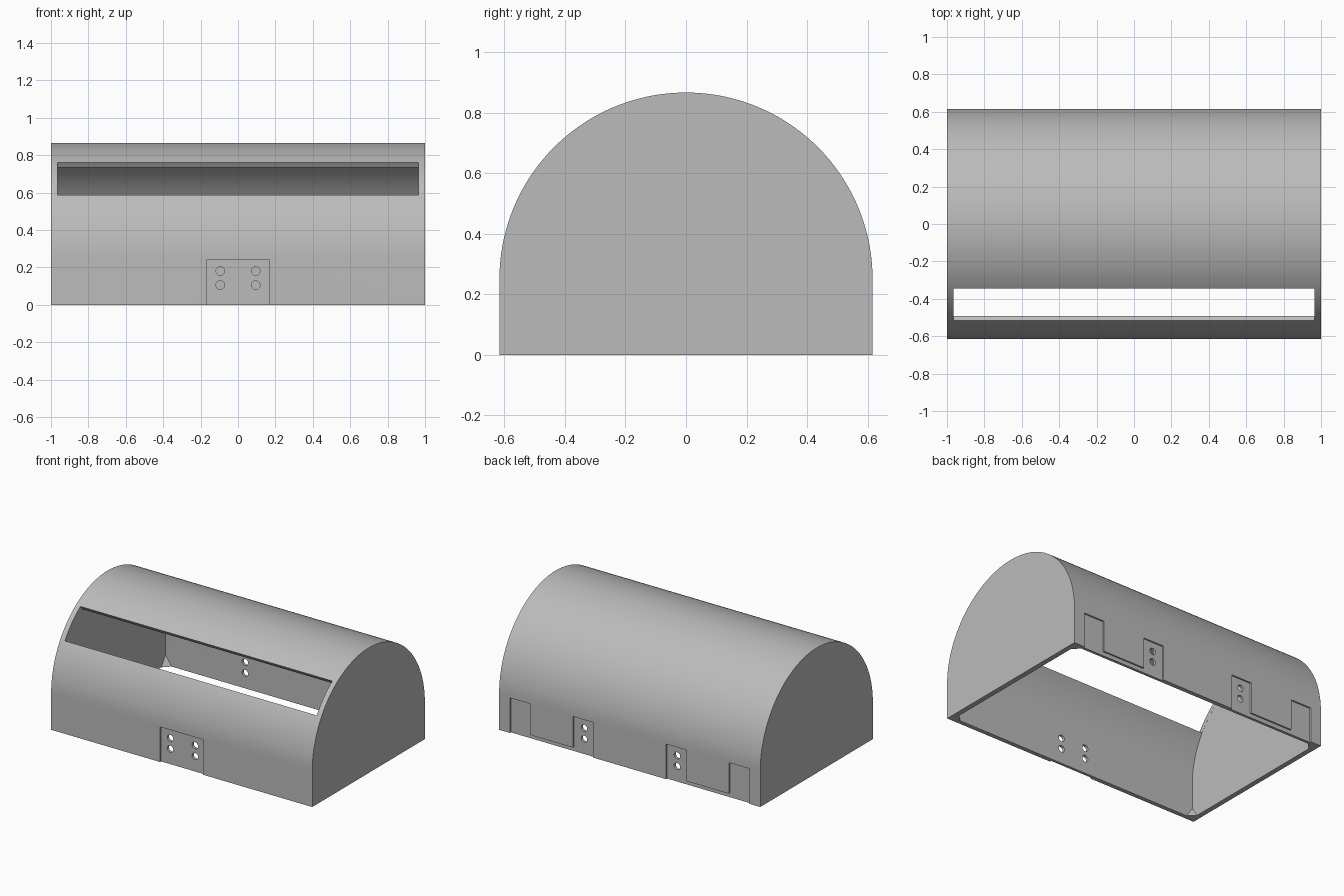
import bpy, bmesh, math
from mathutils import Vector

if "Cube" in bpy.data.objects:
    bpy.data.objects.remove(bpy.data.objects["Cube"])

RADIUS, SPRING, WALL, END = 0.616, 0.25, 0.03, 0.035
RECESS = 0.011

grey = bpy.data.materials.new("plain grey")
grey.use_nodes = True
COLOUR = (0.5, 0.5, 0.5, 1)
grey.diffuse_color = COLOUR
grey.node_tree.nodes["Principled BSDF"].inputs["Base Color"].default_value = COLOUR


def make_object(name, bm):
    bmesh.ops.recalc_face_normals(bm, faces=bm.faces)
    mesh = bpy.data.meshes.new(name)
    bm.to_mesh(mesh)
    bm.free()
    mesh.materials.append(grey)
    obj = bpy.data.objects.new(name, mesh)
    bpy.context.collection.objects.link(obj)
    return obj


def extrude_x(name, profile, half_length):
    """Extrude a (y, z) outline along x."""
    bm = bmesh.new()
    face = bm.faces.new([bm.verts.new((-half_length, y, z)) for y, z in profile])
    moved = bmesh.ops.extrude_face_region(bm, geom=[face])["geom"]
    verts = [v for v in moved if isinstance(v, bmesh.types.BMVert)]
    bmesh.ops.translate(bm, verts=verts, vec=(2 * half_length, 0, 0))
    return make_object(name, bm)


def arch(radius, floor, steps=72):
    arc = [(radius * math.cos(math.pi * i / steps),
            SPRING + radius * math.sin(math.pi * i / steps)) for i in range(steps + 1)]
    return [(radius, floor)] + arc + [(-radius, floor)]


def box(name, low, high):
    bm = bmesh.new()
    bmesh.ops.create_cube(bm, size=1)
    low, high = Vector(low), Vector(high)
    for v in bm.verts:
        v.co = (low + high) / 2 + v.co * (high - low)
    return make_object(name, bm)


def cut(target, cutter):
    cutter.hide_render = True
    mod = target.modifiers.new("cut", "BOOLEAN")
    mod.operation, mod.solver, mod.object = "DIFFERENCE", "EXACT", cutter
    bpy.context.view_layer.objects.active = target
    bpy.ops.object.modifier_apply(modifier=mod.name)
    bpy.data.objects.remove(cutter)


def cut_recess(x0, x1, top, side):
    """Shallow pocket in the outside of the front (-1) or back (1) wall."""
    inner, outer = side * (RADIUS - RECESS), side * (RADIUS + 0.1)
    cut(shell, box("recess_cutter", (x0, min(inner, outer), -0.1),
                   (x1, max(inner, outer), top)))


def cut_holes(x, side):
    """Pair of screw holes, one above the other."""
    for z in (0.105, 0.18):
        bm = bmesh.new()
        bmesh.ops.create_cone(bm, cap_ends=True, segments=24,
                              radius1=0.023, radius2=0.023, depth=0.2)
        for v in bm.verts:
            v.co = (x + v.co.x, side * RADIUS + v.co.z, z + v.co.y)
        cut(shell, make_object("hole_cutter", bm))


# Hollow arched cover, open below
shell = extrude_x("arched_cover", arch(RADIUS, 0), 1)
cut(shell, extrude_x("hollow_cutter", arch(RADIUS - WALL, -0.1), 1 - END))

# Long slot with radial edges
low, high = Vector((-0.515, 0.336)), Vector((-0.345, 0.509))
slot = [(p.x * s, SPRING + p.y * s)
        for p, s in ((low, 0.85), (low, 1.2), (high, 1.2), (high, 0.85))]
cut(shell, extrude_x("slot_cutter", slot, 0.9645))

# Front hinge pocket and holes
cut_recess(-0.165, 0.165, 0.243, -1)
for x in (-0.095, 0.095):
    cut_holes(x, -1)

# Back hinge pockets, holes and the low strips joining each pair
for s in (-1, 1):
    for x in (0.356, 0.839):
        cut_recess(s * x - 0.079, s * x + 0.079, 0.243, 1)
        cut_holes(s * x, 1)
    cut_recess(s * 0.597 - 0.17, s * 0.597 + 0.17, 0.028, 1)

bpy.ops.object.select_all(action="DESELECT")
shell.select_set(True)
bpy.context.view_layer.objects.active = shell
bpy.ops.object.shade_smooth_by_angle(angle=math.radians(25))

# Small gussets in the four lower inside corners
for sx, x_name in ((-1, "right"), (1, "left")):
    for sy, y_name in ((-1, "front"), (1, "back")):
        bm = bmesh.new()
        x, y = sx * (1 - END + 0.002), sy * (RADIUS - WALL + 0.002)
        corners = [(x, y, 0), (x - sx * 0.05, y, 0), (x, y - sy * 0.05, 0), (x, y, 0.075)]
        a, b, c, d = [bm.verts.new(p) for p in corners]
        for tri in ((a, b, c), (a, b, d), (a, c, d), (b, c, d)):
            bm.faces.new(tri)
        make_object(f"{y_name}_{x_name}_corner_gusset", bm)
